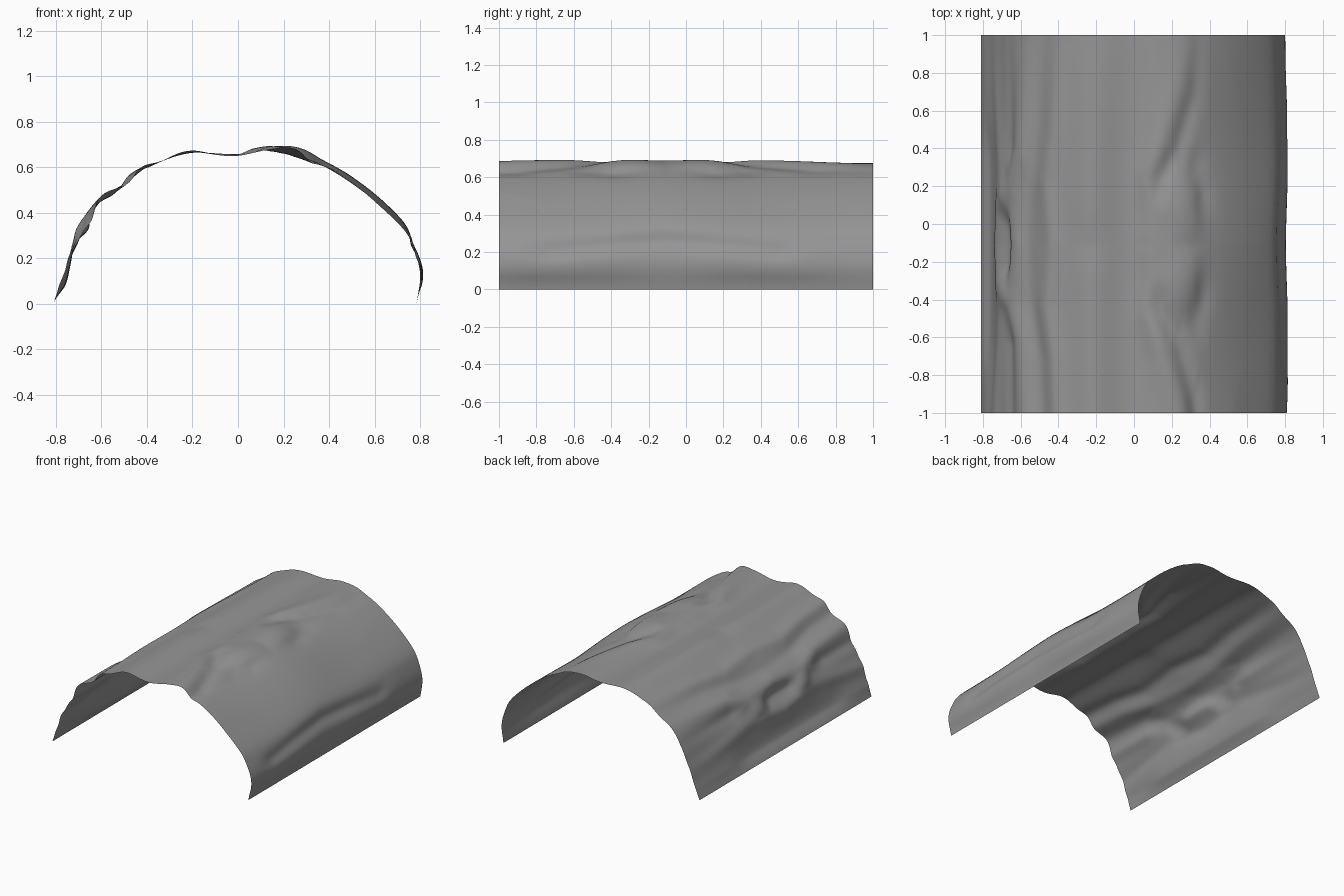
import bpy, math
from mathutils import Vector

if "Cube" in bpy.data.objects:
    bpy.data.objects.remove(bpy.data.objects["Cube"])

# Arch cross-section (x, z), left foot to right foot
PROFILE = [Vector(p) for p in [
    (-.81, .005), (-.768, .1), (-.712, .245), (-.635, .41), (-.5, .53), (-.35, .618),
    (-.2, .662), (0, .658), (.15, .675), (.3, .652), (.45, .574), (.6, .465),
    (.72, .345), (.77, .25), (.80, .13), (.785, 0)]]
NU, NV = 200, 120
MID = -0.11  # wrinkles mirror about this y


def catmull(pts, steps):
    ext = [2 * pts[0] - pts[1]] + pts + [2 * pts[-1] - pts[-2]]
    out = []
    for a, b, c, d in zip(ext, ext[1:], ext[2:], ext[3:]):
        for k in range(steps):
            t = k / steps
            out.append(.5 * (2*b + (c-a)*t + (2*a-5*b+4*c-d)*t*t + (3*b-a-3*c+d)*t**3))
    return out + [pts[-1]]


dense = catmull(PROFILE, 30)
arc = [0]
for a, b in zip(dense, dense[1:]):
    arc.append(arc[-1] + (b - a).length)


def arc_at_x(x):
    # distance along the arch where it first reaches x
    return next(l for p, l in zip(dense, arc) if p.x >= x)


# Folds: (x, distance from MID) path, half width, height
FOLDS = [
    ([(-.63, 0), (-.645, .1), (-.70, .32), (-.73, .9), (-.735, 1.2)], .055, .014),
    ([(-.72, 0), (-.71, .18), (-.65, .32), (-.605, .5), (-.57, 1.2)], .055, .018),
    ([(-.44, 0), (-.465, .33), (-.43, .6), (-.40, 1.2)], .055, .018),
    ([(-.675, 0), (-.675, .1)], .05, -.022),
    ([(-.56, 0), (-.55, .3), (-.5, .6), (-.48, 1.2)], .05, -.012),
    ([(-.66, .55), (-.66, 1.2)], .05, -.016),
    ([(-.775, 0), (-.775, .5)], .09, -.016),
    ([(-.775, .7), (-.78, 1.2)], .09, .010),
    ([(-.23, .2), (-.22, .9)], .08, .012),
    ([(-.05, 0), (-.05, .9)], .1, -.010),
    ([(.07, .05), (.1, .17), (.2, .22), (.3, .2)], .07, .012),
    ([(.2, 0), (.24, .1)], .1, .014),
    ([(.13, .33), (.22, .5), (.32, .8), (.35, 1.2)], .05, -.018),
    ([(.08, .38), (.16, .6), (.24, .9)], .07, .020),
    ([(.36, .28), (.33, .38)], .06, -.015),
    ([(.48, 0), (.7, 0)], .19, .016),
    ([(.4, .6), (.6, .6), (.65, 1.2)], .19, -.012),
    ([(.765, 0), (.775, .3), (.785, .6)], .05, -.018),
    ([(.79, .4), (.795, .7)], .12, .016),
]
FOLDS = [([Vector((arc_at_x(x), d)) for x, d in path], w, h) for path, w, h in FOLDS]


def offset(s, y):
    p = Vector((s, abs(y - MID)))
    total = 0
    for path, w, h in FOLDS:
        best = 9
        for a, b in zip(path, path[1:]):
            e = b - a
            t = max(0, min(1, (p - a).dot(e) / e.length_squared))
            q = p - a - e * t
            best = min(best, math.hypot(q.x, q.y * .45))
        total += h * math.exp(-(best / w) ** 2)
    fade = 1 - .7 * max(0, min(1, (y - .35) / .6))    # calmer toward the back
    foot = min(1, min(s, arc[-1] - s) / .08)          # feet stay on the ground
    return total * fade * foot


# Wrinkled arched sheet
section, k = [], 0
for i in range(NU + 1):
    s = arc[-1] * i / NU
    while k < len(arc) - 2 and arc[k + 1] < s:
        k += 1
    t = (s - arc[k]) / (arc[k + 1] - arc[k])
    section.append((s, dense[k].lerp(dense[k + 1], t)))
verts, faces = [], []
for i, (s, p) in enumerate(section):
    tan = (section[min(i + 1, NU)][1] - section[max(i - 1, 0)][1]).normalized()
    for j in range(NV + 1):
        y = -1 + 2 * j / NV
        o = offset(s, y)
        verts.append((p.x - tan.y * o, y, max(0, p.y + tan.x * o)))
for i in range(NU):
    for j in range(NV):
        a = i * (NV + 1) + j
        faces.append((a, a + 1, a + NV + 2, a + NV + 1))
mesh = bpy.data.meshes.new("arched_sheet")
mesh.from_pydata(verts, [], faces)
mesh.update()
if mesh.polygons[NU // 2 * NV].normal.z < 0:
    mesh.flip_normals()
obj = bpy.data.objects.new("arched_sheet", mesh)
bpy.context.collection.objects.link(obj)
mesh.shade_smooth()

# Dark grey cloth
mat = bpy.data.materials.new("dark_grey")
mat.diffuse_color = (.3, .3, .3, 1)
mat.use_nodes = True
mat.node_tree.nodes["Principled BSDF"].inputs["Base Color"].default_value = mat.diffuse_color
mesh.materials.append(mat)
